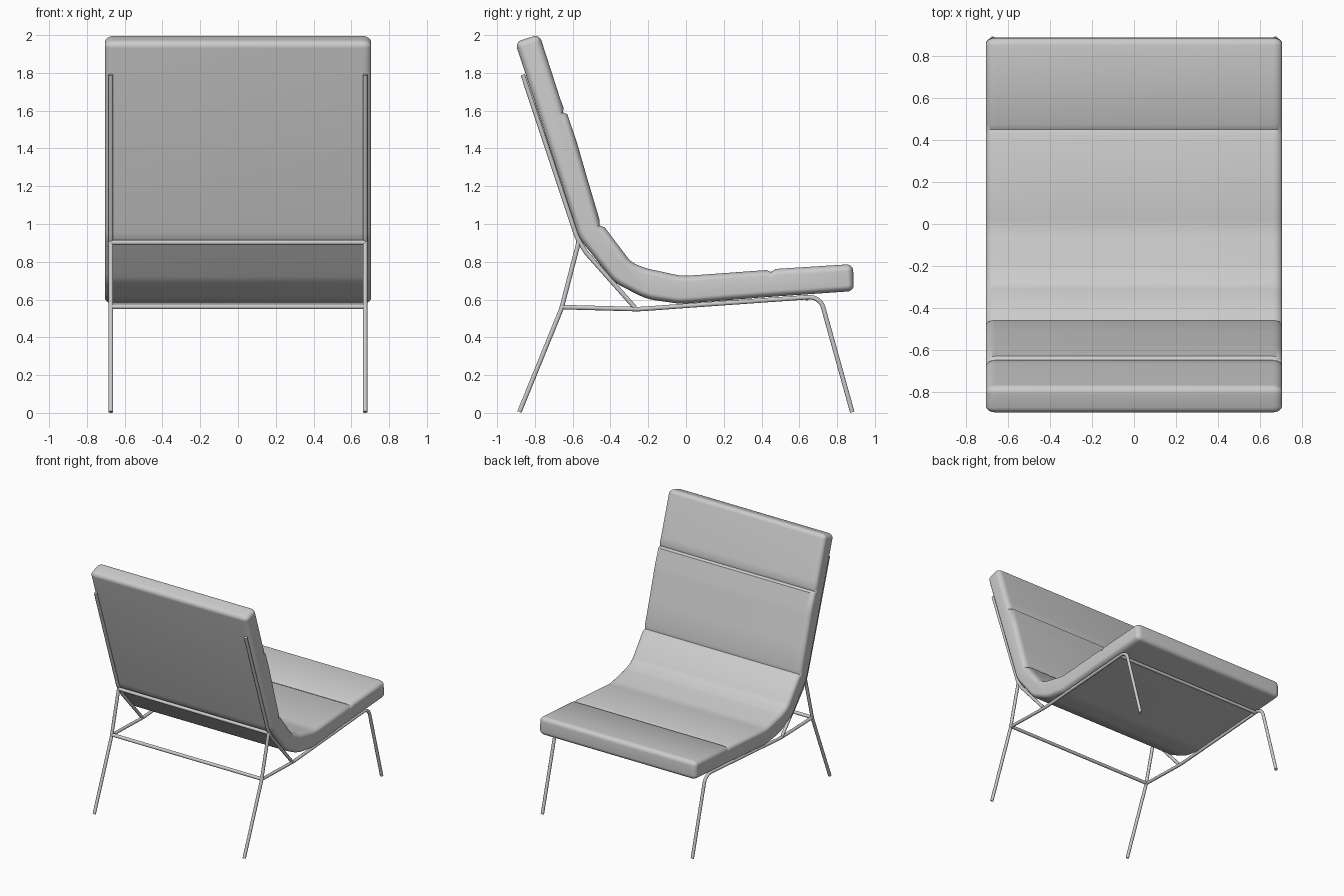
import bpy, bmesh, math
from mathutils import Vector

if "Cube" in bpy.data.objects:
    bpy.data.objects.remove(bpy.data.objects["Cube"])


def fillet(points, closed=False, seg=6):
    """Round a (y, z, radius) polyline; negative radius marks a groove point."""
    out, n = [], len(points)
    for i, (y, z, r) in enumerate(points):
        p = Vector((y, z))
        if r <= 0 or (not closed and i in (0, n - 1)):
            out.append((p, -min(r, 0)))
            continue
        a = Vector(points[i - 1][:2]) - p
        b = Vector(points[(i + 1) % n][:2]) - p
        half = a.angle(b) / 2
        t = min(r / math.tan(half), a.length * 0.48, b.length * 0.48)
        r = t * math.tan(half)
        a.normalize()
        b.normalize()
        c = p + (a + b).normalized() * (r / math.sin(half))
        u, v = p + a * t - c, p + b * t - c
        sweep = math.pi - 2 * half
        for k in range(seg + 1):
            f = k / seg
            q = (u * math.sin((1 - f) * sweep) + v * math.sin(f * sweep)) / math.sin(sweep)
            out.append((c + q, 0))
    return out


def tube(name, pts, radius):
    cu = bpy.data.curves.new(name, 'CURVE')
    cu.dimensions = '3D'
    cu.bevel_depth = radius
    cu.bevel_resolution = 3
    cu.use_fill_caps = True
    sp = cu.splines.new('POLY')
    sp.points.add(len(pts) - 1)
    for s, p in zip(sp.points, pts):
        s.co = (*p, 1)
    bpy.context.collection.objects.link(bpy.data.objects.new(name, cu))


# Cushion side profile: underside, back, top, then padded front panels
profile = [
    (0.889, 0.645, .034), (0.4, 0.611, 0), (-0.03, 0.577, .3), (-0.21, 0.603, .3),
    (-0.38, 0.69, .2), (-0.565, 0.925, .2), (-0.905, 1.963, .034), (-0.776, 2.004, .034),
    (-0.665, 1.66, 0), (-0.648, 1.615, 0), (-0.639, 1.598, -.014), (-0.629, 1.582, 0),
    (-0.58, 1.44, .3), (-0.515, 1.215, .3),
    (-0.457, 1.02, 0), (-0.446, 1.0, -.014), (-0.431, 0.983, 0),
    (-0.29, 0.797, .12), (-0.21, 0.765, .2), (-0.02, 0.724, .3),
    (0.425, 0.756, 0), (0.448, 0.758, -.012), (0.475, 0.762, 0), (0.884, 0.788, .034)]
base = fillet(profile, closed=True)
n = len(base)
area = sum(base[i - 1][0].cross(base[i][0]) for i in range(n))
inward = []
for i in range(n):
    d = base[(i + 1) % n][0] - base[i][0]
    e = base[i][0] - base[i - 1][0]
    t = d.normalized() + e.normalized()
    inward.append(Vector((-t.y, t.x)).normalized() * (1 if area > 0 else -1))

# Cushion: loft of the profile across x, shrinking at the rounded side edges
W, RX, RI, STEPS = 0.705, 0.045, 0.032, 6
half = [(W - RX + RX * math.sin(a), RI * (1 - math.cos(a)))
        for a in (k / STEPS * math.pi / 2 for k in range(STEPS + 1))]
stations = [(-x, d) for x, d in reversed(half)] + half
bm = bmesh.new()
rings = []
for x, inset in stations:
    rings.append([bm.verts.new((x, *(p + m * (inset + depth))))
                  for (p, depth), m in zip(base, inward)])
for r0, r1 in zip(rings, rings[1:]):
    for i in range(n):
        bm.faces.new((r0[i - 1], r0[i], r1[i], r1[i - 1]))
bm.faces.new(rings[0])
bm.faces.new(rings[-1])
bmesh.ops.recalc_face_normals(bm, faces=bm.faces)
me = bpy.data.meshes.new("cushion")
bm.to_mesh(me)
bm.free()
cushion = bpy.data.objects.new("cushion", me)
bpy.context.collection.objects.link(cushion)
bpy.context.view_layer.objects.active = cushion
cushion.select_set(True)
bpy.ops.object.shade_smooth_by_angle(angle=math.radians(45))

# Frame side tubes, repeated left and right
X = 0.673
side_parts = {
    "seat_rail_and_front_leg": [(-0.655, 0.56, 0), (-0.25, 0.549, .6), (0.0, 0.567, .6),
                                (0.71, 0.617, .075), (0.88, 0.004, 0)],
    "back_rail_and_brace": [(-0.864, 1.79, 0), (-0.578, 0.93, .2), (-0.53, 0.85, .2),
                            (-0.27, 0.557, 0)],
    "back_leg": [(-0.882, 0.005, 0), (-0.66, 0.55, .1), (-0.568, 0.905, 0)]}
for side, sx in (("left", -X), ("right", X)):
    for name, pts in side_parts.items():
        tube(f"{name}_{side}", [(sx, *p) for p, _ in fillet(pts)], 0.0125)

# Cross bars
for name, y, z in (("back_cross_bar", -0.57, 0.902), ("lower_cross_bar", -0.655, 0.562),
                   ("front_cross_bar", 0.64, 0.608)):
    tube(name, [(-X, y, z), (X, y, z)], 0.0135)
